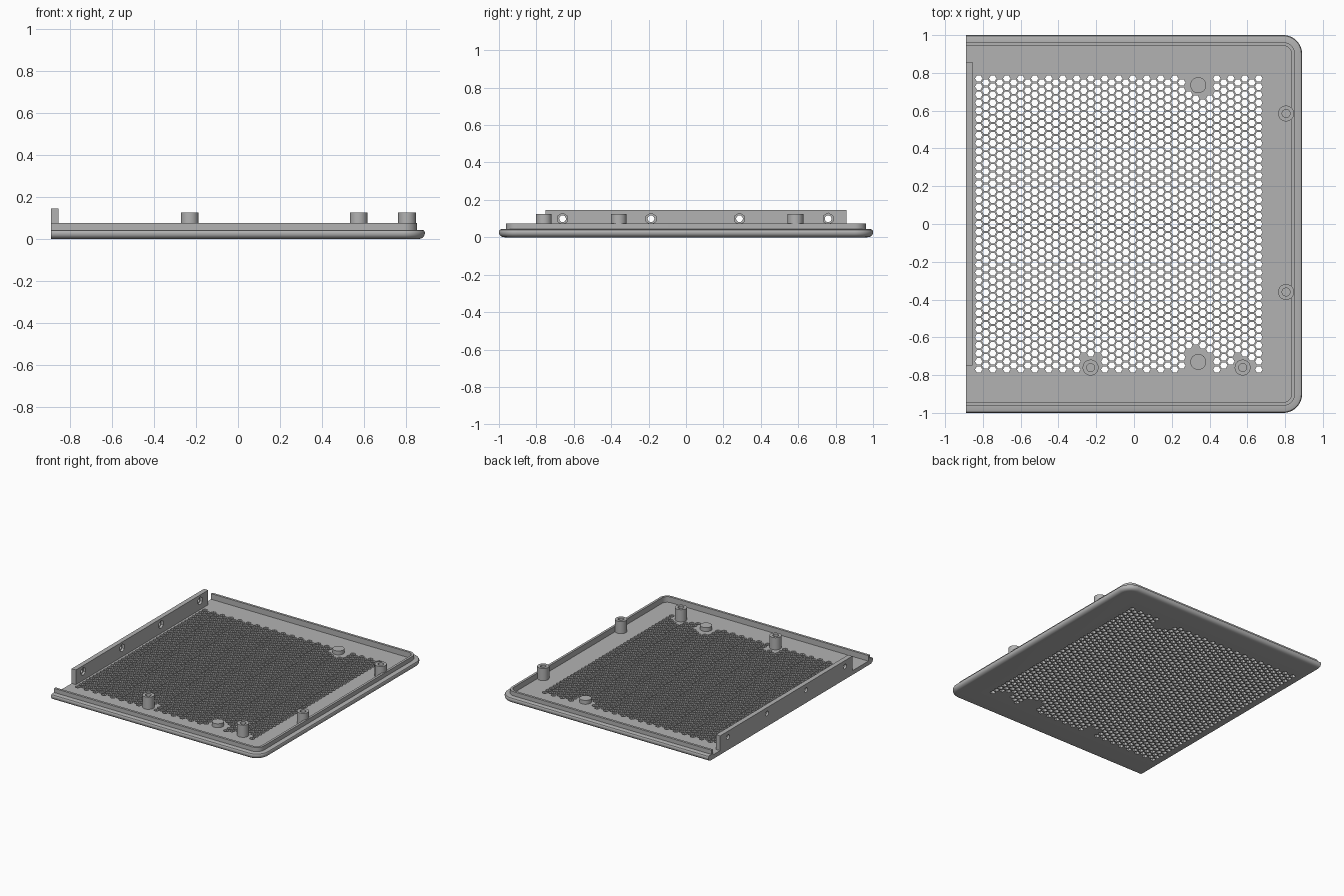
import bpy, bmesh, math
from mathutils import Matrix, Vector

cube = bpy.data.objects.get("Cube")
if cube:
    bpy.data.objects.remove(cube, do_unlink=True)

LEFT, RIGHT, HALF = -0.89, 0.89, 1.0
FLOOR = 0.032
CORNER = 0.10

grey = bpy.data.materials.new("grey plastic")
grey.use_nodes = True
grey.diffuse_color = (0.45, 0.45, 0.45, 1)
grey.node_tree.nodes["Principled BSDF"].inputs["Base Color"].default_value = grey.diffuse_color


def make(name, bm):
    bmesh.ops.recalc_face_normals(bm, faces=bm.faces)
    mesh = bpy.data.meshes.new(name)
    bm.to_mesh(mesh)
    bm.free()
    mesh.materials.append(grey)
    ob = bpy.data.objects.new(name, mesh)
    bpy.context.collection.objects.link(ob)
    return ob


def activate(ob):
    bpy.ops.object.select_all(action="DESELECT")
    ob.select_set(True)
    bpy.context.view_layer.objects.active = ob


def smooth(ob):
    activate(ob)
    bpy.ops.object.shade_smooth_by_angle(angle=math.radians(32))


def cut(ob, cutter):
    cutter.hide_render = True
    mod = ob.modifiers.new("holes", "BOOLEAN")
    mod.operation = "DIFFERENCE"
    mod.solver = "MANIFOLD"
    mod.object = cutter
    activate(ob)
    bpy.ops.object.modifier_apply(modifier=mod.name)
    bpy.data.objects.remove(cutter, do_unlink=True)


def prism(bm, sides, radius, depth, matrix):
    bmesh.ops.create_cone(bm, cap_ends=True, segments=sides, radius1=radius,
                          radius2=radius, depth=depth, matrix=matrix)


def outline(inset, z):
    """Open path round three sides, with two rounded corners on the right."""
    r = CORNER - inset
    cx, cy = RIGHT - CORNER, HALF - CORNER
    pts = [Vector((LEFT, inset - HALF, z))]
    for sy, start in ((-1, -90), (1, 0)):
        for i in range(13):
            a = math.radians(start + 7.5 * i)
            pts.append(Vector((cx + r * math.cos(a), sy * cy + r * math.sin(a), z)))
    pts.append(Vector((LEFT, HALF - inset, z)))
    return pts


# Tray: rounded outer edge, ledge, raised lip and sunken floor
profile = [(0.03 * (1 - math.sin(a)), 0.025 * (1 - math.cos(a)))
           for a in (math.radians(15 * i) for i in range(7))]
profile += [(0, 0.033), (0.004, 0.04), (0.012, 0.043), (0.038, 0.043),
            (0.038, 0.075), (0.056, 0.075), (0.056, FLOOR)]
bm = bmesh.new()
rings = [[bm.verts.new(p) for p in outline(*step)] for step in profile]
for a, b in zip(rings, rings[1:]):
    for i in range(len(a) - 1):
        bm.faces.new((a[i], a[i + 1], b[i + 1], b[i]))
bm.faces.new(rings[0])
bm.faces.new(rings[-1])
bm.faces.new([r[0] for r in rings] + [r[-1] for r in reversed(rings)])
tray = make("vented_tray", bm)

# Positions of hollow posts and solid pads
posts = [(0.805, 0.585), (0.805, -0.36), (-0.23, -0.76), (0.575, -0.76)]
pads = [(0.34, 0.735), (0.34, -0.73)]

# Honeycomb of vent holes, left out round the posts and pads
bm = bmesh.new()
pitch = 0.0428
for col in range(41):
    odd = col % 2
    x = -0.822 + col * pitch * math.sqrt(0.75)
    for row in range(37 - odd):
        y = (row - 18 + odd / 2) * pitch
        if all(math.hypot(x - px, y - py) > 0.068 for px, py in posts + pads):
            prism(bm, 6, 0.0195, 0.2, Matrix.Translation((x, y, 0))
                  @ Matrix.Rotation(math.radians(30), 4, "Z"))
# Turn the hexagons so that their flats face each other
for v in bm.verts:
    v.co.z += 0.02
cutter = make("vent_cutter", bm)
probe = cutter.data.polygons[0]
cut(tray, cutter)
smooth(tray)

# Hollow screw posts
for n, (x, y) in enumerate(posts):
    bm = bmesh.new()
    steps = [(0.042, FLOOR), (0.042, 0.125), (0.021, 0.125), (0.021, FLOOR)]
    loops = [[bm.verts.new((x + r * math.cos(math.tau * i / 32),
                            y + r * math.sin(math.tau * i / 32), z)) for i in range(32)]
             for r, z in steps]
    for a, b in zip(loops, loops[1:] + loops[:1]):
        for i in range(32):
            j = (i + 1) % 32
            bm.faces.new((a[i], a[j], b[j], b[i]))
    smooth(make(f"screw_post_{n + 1}", bm))

# Low solid pads
for n, (x, y) in enumerate(pads):
    bm = bmesh.new()
    prism(bm, 32, 0.042, 0.03, Matrix.Translation((x, y, FLOOR + 0.015)))
    smooth(make(f"round_pad_{n + 1}", bm))

# Upright flange with screw holes and hexagonal nut pockets
bm = bmesh.new()
low, high, thick, top = -0.75, 0.857, 0.036, 0.145
bmesh.ops.create_cube(bm, size=1, matrix=Matrix.Translation(
    (LEFT + thick / 2, (low + high) / 2, (FLOOR + top) / 2))
    @ Matrix.Diagonal((thick, high - low, top - FLOOR, 1)))
flange = make("side_flange", bm)
turn = Matrix.Rotation(math.radians(90), 4, "Y")
for sides, radius, x in ((24, 0.018, LEFT), (6, 0.03, LEFT + 0.068)):
    bm = bmesh.new()
    for y in (-0.66, -0.187, 0.286, 0.76):
        spin = Matrix.Rotation(math.radians(30 if sides == 6 else 0), 4, "Z")
        prism(bm, sides, radius, 0.1, Matrix.Translation((x, y, 0.099)) @ turn @ spin)
    cut(flange, make("flange_cutter", bm))
smooth(flange)
